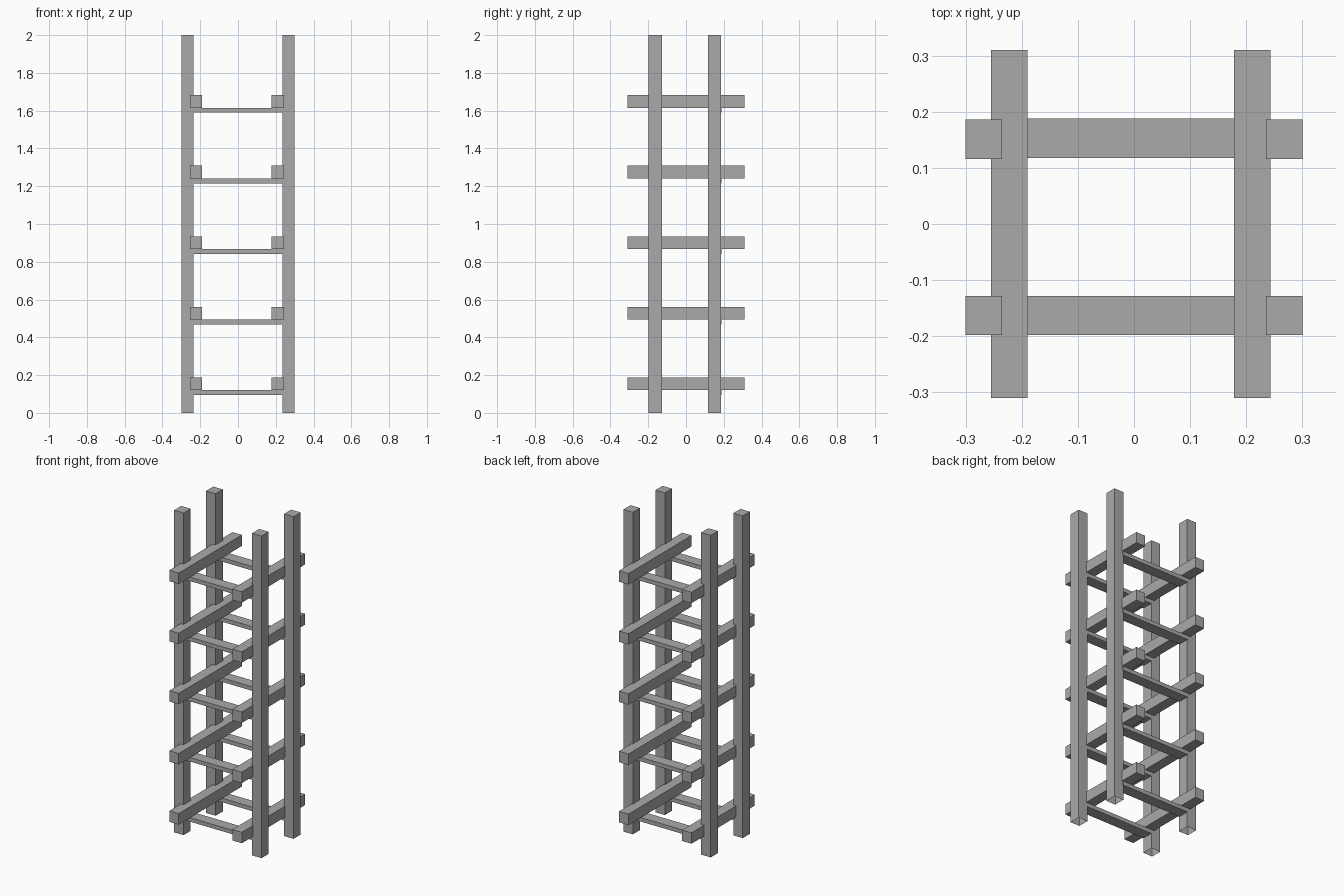
import bpy
import bmesh
from mathutils import Vector

if "Cube" in bpy.data.objects:
    bpy.data.objects.remove(bpy.data.objects["Cube"], do_unlink=True)

grey = bpy.data.materials.new("plain grey")
grey.use_nodes = True
colour = (0.4, 0.4, 0.4, 1)
grey.diffuse_color = colour
grey.node_tree.nodes["Principled BSDF"].inputs["Base Color"].default_value = colour


def beam(name, low, high, open_bottom=False):
    """Square-edged beam between two opposite corners."""
    low, high = Vector(low), Vector(high)
    bm = bmesh.new()
    bmesh.ops.create_cube(bm, size=1)
    for v in bm.verts:
        v.co = (low + high) / 2 + v.co * (high - low)
    if open_bottom:
        bm.normal_update()
        under = [f for f in bm.faces if f.normal.z < -0.5]
        bmesh.ops.delete(bm, geom=under, context="FACES")
    mesh = bpy.data.meshes.new(name)
    bm.to_mesh(mesh)
    bm.free()
    mesh.materials.append(grey)
    obj = bpy.data.objects.new(name, mesh)
    bpy.context.collection.objects.link(obj)


depths = {"front": (-0.198, -0.128), "back": (0.116, 0.186)}
posts = {"right": (-0.3, -0.235), "left": (0.235, 0.3)}
rails = {"right": (-0.255, -0.19), "left": (0.178, 0.243)}

# Four hollow-footed uprights
for end, (y0, y1) in depths.items():
    for side, (x0, x1) in posts.items():
        beam(f"{end}_{side}_post", (x0, y0, 0), (x1, y1, 2), open_bottom=True)

# Five levels of long side rails resting on thin cross rungs
for level in range(5):
    z = 0.12 + 0.3735 * level
    for side, (x0, x1) in rails.items():
        beam(f"{side}_rail_{level + 1}", (x0, -0.31, z), (x1, 0.31, z + 0.068))
    for end, (y0, y1) in depths.items():
        shift = 0.002 if end == "back" else 0
        beam(f"{end}_rung_{level + 1}", (-0.24, y0 + shift, z - 0.025),
             (0.24, y1 + shift, z))
